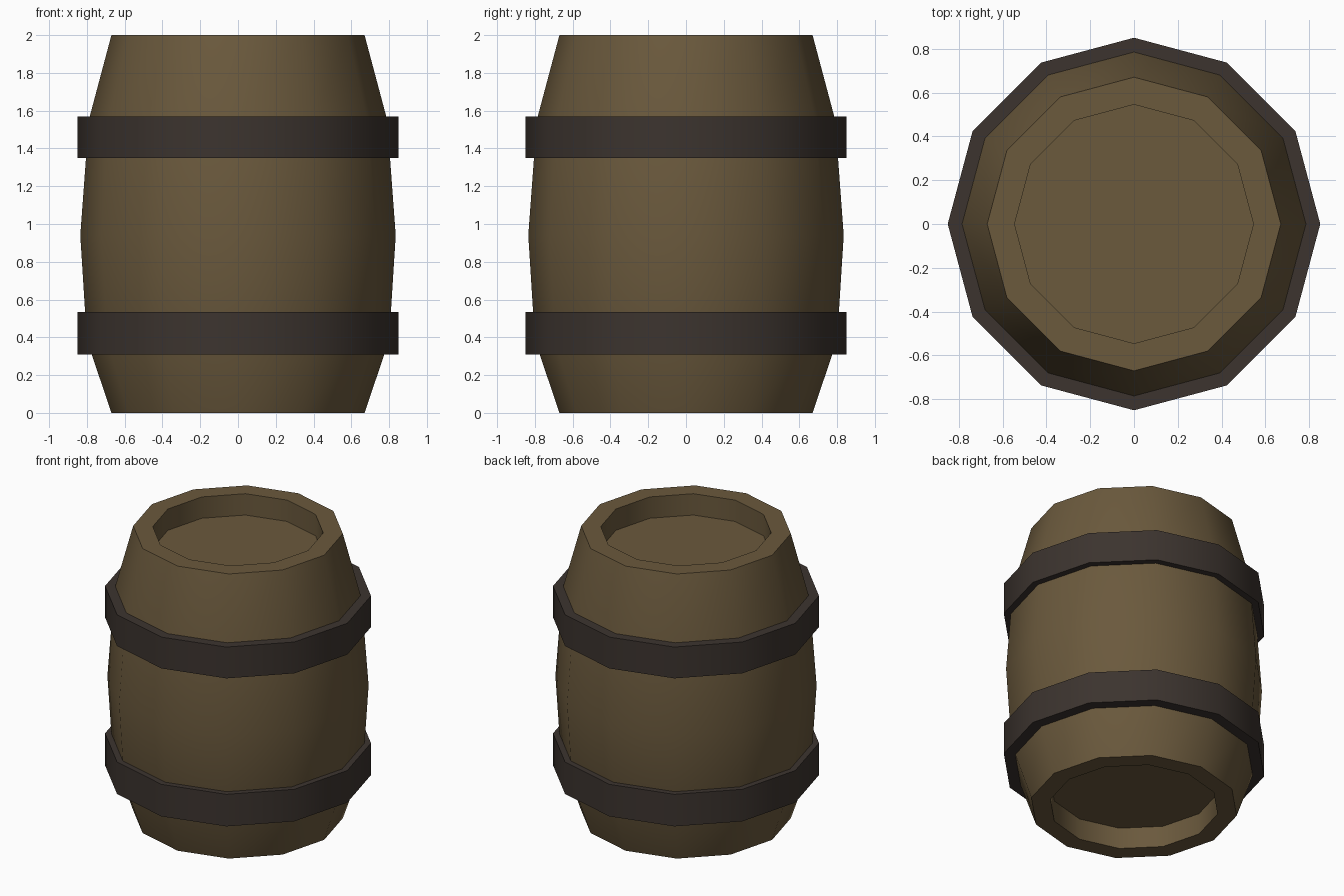
import bpy
import math

SIDES = 12

cube = bpy.data.objects.get("Cube")
if cube:
    bpy.data.objects.remove(cube, do_unlink=True)


def make_material(name, color):
    mat = bpy.data.materials.new(name)
    mat.use_nodes = True
    mat.diffuse_color = color
    mat.node_tree.nodes["Principled BSDF"].inputs["Base Color"].default_value = color
    return mat


def lathe(name, profile, mat, closed=False):
    """Spin an (r, z) profile, listed bottom to top on the outside, about z."""
    verts, faces = [], []
    for r, z in profile:
        for i in range(SIDES):
            a = math.tau * i / SIDES
            verts.append((r * math.cos(a), r * math.sin(a), z))
    rows = len(profile)
    for j in range(rows if closed else rows - 1):
        low, high = j * SIDES, (j + 1) % rows * SIDES
        for i in range(SIDES):
            k = (i + 1) % SIDES
            faces.append((low + i, low + k, high + k, high + i))
    if not closed:
        faces.append(tuple(reversed(range(SIDES))))
        faces.append(tuple(range((rows - 1) * SIDES, rows * SIDES)))
    mesh = bpy.data.meshes.new(name)
    mesh.from_pydata(verts, [], faces)
    mesh.materials.append(mat)
    obj = bpy.data.objects.new(name, mesh)
    bpy.context.collection.objects.link(obj)
    bpy.ops.object.select_all(action="DESELECT")
    obj.select_set(True)
    bpy.context.view_layer.objects.active = obj
    bpy.ops.object.shade_smooth_by_angle(angle=math.radians(40))
    return obj


wood = make_material("brown wood", (0.145, 0.100, 0.046, 1))
iron = make_material("dark iron", (0.045, 0.034, 0.028, 1))

# Wooden body, with a recessed head at each end
RIM, HEAD, DEPTH = 0.67, 0.545, 0.15
lathe("barrel_body", [
    (HEAD, DEPTH), (HEAD, 0), (RIM, 0),
    (0.80, 0.385), (0.835, 0.94), (0.79, 1.55),
    (RIM, 2), (HEAD, 2), (HEAD, 2 - DEPTH),
], wood)

# Iron hoops, their inner faces sunk into the wood
for name, low, high in (("lower_hoop", 0.31, 0.535), ("upper_hoop", 1.35, 1.57)):
    lathe(name, [(0.85, low), (0.85, high), (0.765, high), (0.765, low)], iron, closed=True)
